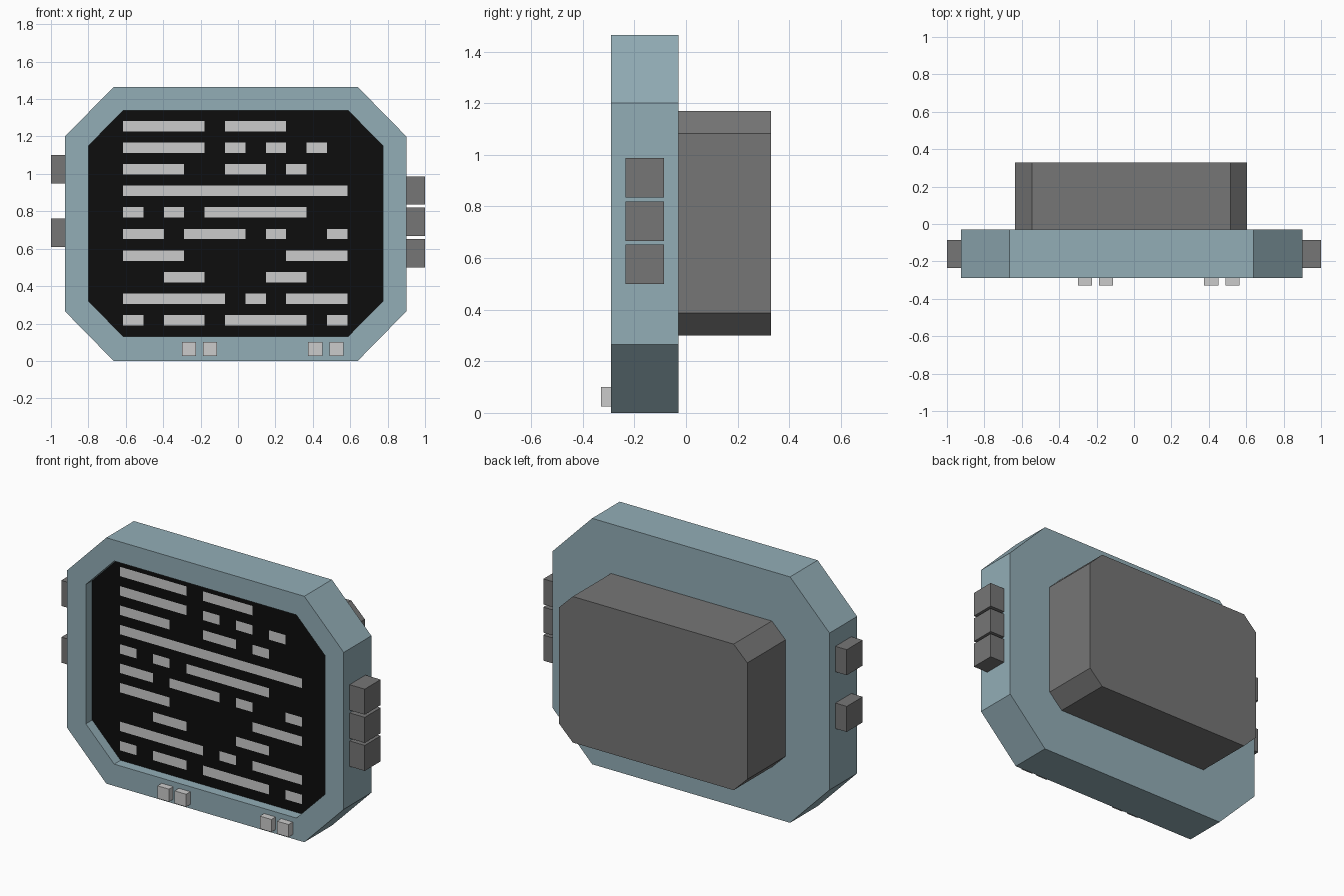
import bpy, bmesh

if "Cube" in bpy.data.objects:
    bpy.data.objects.remove(bpy.data.objects["Cube"])


def material(name, rgb):
    m = bpy.data.materials.new(name)
    m.diffuse_color = (*rgb, 1)
    m.use_nodes = True
    m.node_tree.nodes["Principled BSDF"].inputs["Base Color"].default_value = m.diffuse_color
    return m


BLUE = material("blue_casing", (0.29, 0.42, 0.47))
DARK = material("dark_grey", (0.18, 0.18, 0.18))
BLACK = material("screen_black", (0.004, 0.004, 0.004))


def finish(name, bm, mat=None):
    bmesh.ops.recalc_face_normals(bm, faces=bm.faces)
    mesh = bpy.data.meshes.new(name)
    bm.to_mesh(mesh)
    bm.free()
    ob = bpy.data.objects.new(name, mesh)
    bpy.context.collection.objects.link(ob)
    if mat:
        mesh.materials.append(mat)
    return ob


def octagon(x0, x1, z0, z1, cx, cz):
    """Rectangle with corners cut by cx and cz."""
    return [(x0 + cx, z0), (x1 - cx, z0), (x1, z0 + cz), (x1, z1 - cz),
            (x1 - cx, z1), (x0 + cx, z1), (x0, z1 - cz), (x0, z0 + cz)]


def loft(name, sections, mat=None):
    """Skin a list of (outline, y) sections and cap both ends."""
    bm = bmesh.new()
    rings = [[bm.verts.new((x, y, z)) for x, z in pts] for pts, y in sections]
    for a, b in zip(rings, rings[1:]):
        n = len(a)
        for i in range(n):
            j = (i + 1) % n
            bm.faces.new((a[i], a[j], b[j], b[i]))
    bm.faces.new(rings[0])
    bm.faces.new(rings[-1])
    return finish(name, bm, mat)


def box(name, x0, x1, y0, y1, z0, z1, mat=None):
    outline = [(x0, z0), (x1, z0), (x1, z1), (x0, z1)]
    return loft(name, [(outline, y0), (outline, y1)], mat)


# Casing with a shallow pocket for the screen
outer = octagon(-0.925, 0.90, 0.0, 1.465, 0.26, 0.265)
inner = octagon(-0.80, 0.775, 0.13, 1.34, 0.187, 0.19)
loft("casing", [(outer, -0.03), (outer, -0.29), (inner, -0.29), (inner, -0.22)], BLUE)

# Screen panel
loft("screen", [(inner, -0.23), (inner, -0.22)], BLACK)

# Rear housing
rear = octagon(-0.635, 0.605, 0.30, 1.17, 0.09, 0.088)
loft("rear_housing", [(rear, -0.03), (rear, 0.33)], DARK)

# Side buttons
for i, z in enumerate((0.50, 0.667, 0.835)):
    box(f"right_button_{i + 1}", 0.90, 1.0, -0.235, -0.085, z, z + 0.152, DARK)
for i, z in enumerate((0.61, 0.948)):
    box(f"left_button_{i + 1}", -1.0, -0.925, -0.235, -0.085, z, z + 0.152, DARK)

# Small front keys
for i, x in enumerate((-0.30, -0.187, 0.375, 0.488)):
    box(f"front_key_{i + 1}", x, x + 0.076, -0.33, -0.29, 0.025, 0.10)

# Abstract bars on the screen, one pattern per row from the top
ROWS = ["####.###...", "####.#.#.#.", "###..##.#..", "###########", "#.#.#####..",
        "##.###.#..#", "###.....###", "..##...##..", "#####.#.###", "#.##.####.#"]
bm = bmesh.new()
cell, y = 1.2 / 11, -0.232
for r, row in enumerate(ROWS):
    z = 1.255 - r * 0.1153
    start = None
    for c, ch in enumerate(row + "."):
        if ch == "#" and start is None:
            start = c
        elif ch == "." and start is not None:
            x0, x1 = -0.615 + start * cell, -0.615 + c * cell
            corners = ((x0, z - 0.028), (x1, z - 0.028), (x1, z + 0.028), (x0, z + 0.028))
            face = bm.faces.new([bm.verts.new((px, y, pz)) for px, pz in corners])
            bmesh.ops.solidify(bm, geom=[face], thickness=0.002)
            start = None
finish("screen_bars", bm)
